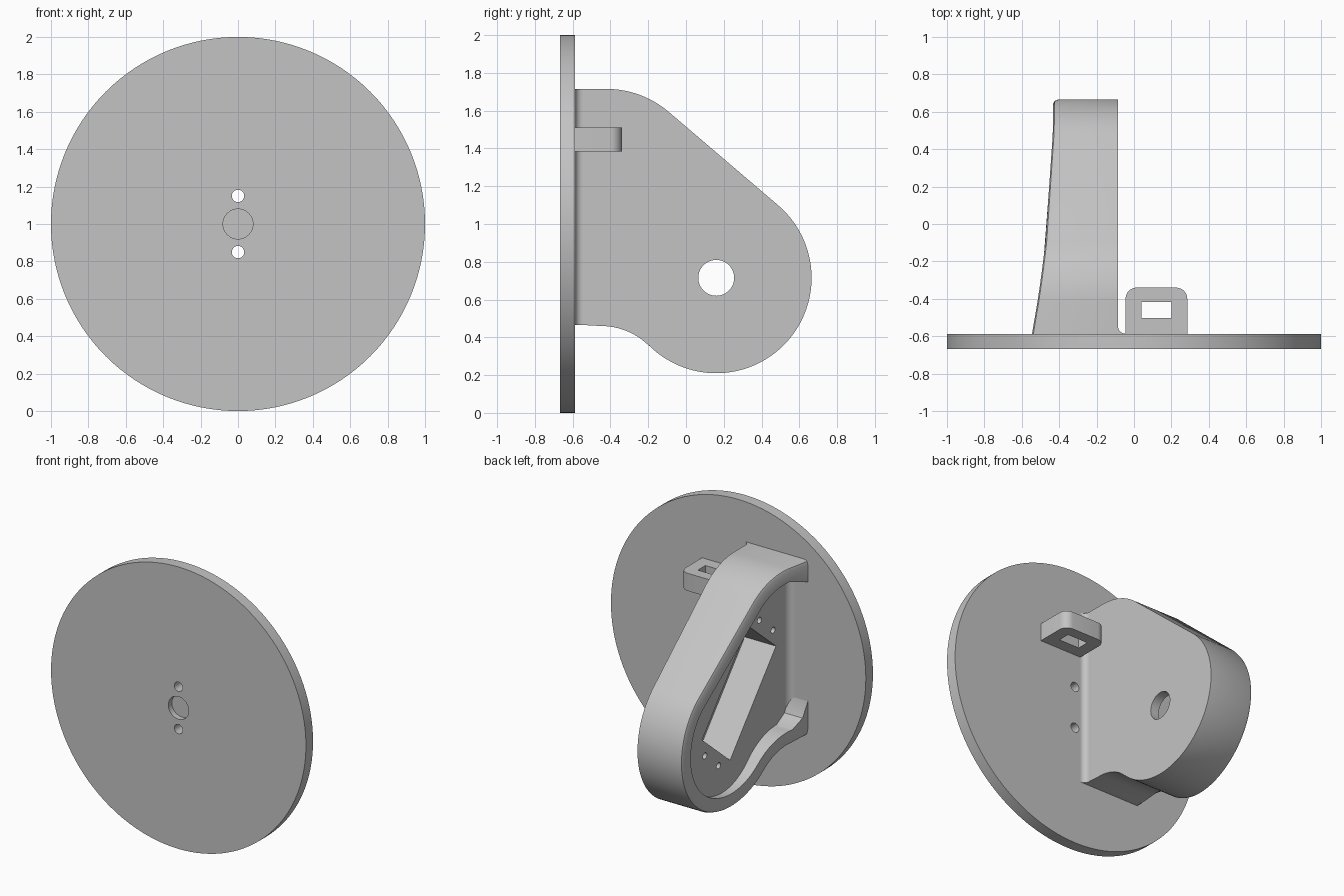
import bpy, bmesh
from math import sin, cos, radians, pi
from mathutils import Matrix, Vector

if "Cube" in bpy.data.objects:
    bpy.data.objects.remove(bpy.data.objects["Cube"])

grey = bpy.data.materials.new("plain grey")
grey.use_nodes = True
COLOR = (0.55, 0.55, 0.55, 1)
grey.diffuse_color = COLOR
grey.node_tree.nodes["Principled BSDF"].inputs["Base Color"].default_value = COLOR


def make(name, bm):
    bmesh.ops.recalc_face_normals(bm, faces=bm.faces[:])
    mesh = bpy.data.meshes.new(name)
    bm.to_mesh(mesh)
    bm.free()
    mesh.materials.append(grey)
    ob = bpy.data.objects.new(name, mesh)
    bpy.context.collection.objects.link(ob)
    return ob


def loft(name, rings):
    """Closed solid through rings of equal point count."""
    bm = bmesh.new()
    loops = [[bm.verts.new(p) for p in ring] for ring in rings]
    n = len(loops[0])
    for a, b in zip(loops, loops[1:]):
        for i in range(n):
            j = (i + 1) % n
            bm.faces.new((a[i], a[j], b[j], b[i]))
    bm.faces.new(loops[0])
    bm.faces.new(loops[-1])
    return make(name, bm)


def cylinder(name, center, radius, depth, axis, segments=32):
    bm = bmesh.new()
    turn = Vector((0, 0, 1)).rotation_difference(Vector(axis)).to_matrix().to_4x4()
    bmesh.ops.create_cone(bm, cap_ends=True, segments=segments, radius1=radius,
                          radius2=radius, depth=depth,
                          matrix=Matrix.Translation(center) @ turn)
    return make(name, bm)


def box(name, center, size, tilt=0):
    bm = bmesh.new()
    bmesh.ops.create_cube(bm, size=1, matrix=Matrix.Translation(center)
                          @ Matrix.Rotation(tilt, 4, 'X') @ Matrix.Diagonal((*size, 1)))
    return make(name, bm)


def activate(ob):
    bpy.ops.object.select_all(action='DESELECT')
    ob.select_set(True)
    bpy.context.view_layer.objects.active = ob


def cut(ob, cutters):
    activate(ob)
    for c in cutters:
        mod = ob.modifiers.new("cut", 'BOOLEAN')
        mod.operation, mod.solver, mod.object = 'DIFFERENCE', 'EXACT', c
        bpy.ops.object.modifier_apply(modifier=mod.name)
        bpy.data.objects.remove(c)


def arc(cy, cz, r, a0, a1, n):
    return [(cy + r * cos(radians(a0 + (a1 - a0) * i / n)),
             cz + r * sin(radians(a0 + (a1 - a0) * i / n))) for i in range(n + 1)]


# Round base plate with two through holes and a blind centre recess
BACK = -0.587
plate = cylinder("base_plate", (0, -0.627, 1), 1, 0.08, (0, 1, 0), 128)
cut(plate, [cylinder("hole", (0, -0.627, z), 0.033, 0.3, (0, 1, 0)) for z in (0.85, 1.15)]
    + [cylinder("recess", (0, -0.677, 1), 0.08, 0.1, (0, 1, 0), 48)])


# Housing: rounded side profile, hollowed from its outer side
def profile(wall, y_end, top, flare, bottom):
    return ([(y_end, top)]
            + arc(-0.42, 1.21, 0.505 - wall, 90, 49.5, 12)
            + arc(0.16, 0.715, 0.505 - wall, 49.5, -135, 48)
            + arc(-0.45, 0.10, 0.36 + wall, 45, 90, 12)
            + [(-0.54, flare), (y_end, bottom)])


def rim_x(y):
    return -0.432 - 0.113 * ((0.667 - y) / 1.254) ** 2


outer = profile(0, -0.6, 1.715, 0.465, 0.465)
inner = profile(0.1, -0.59, 1.56, 0.61, 0.72)
FACE, FLOOR = -0.085, -0.395


def rim(blend, drop):
    ring = [(a + (c - a) * blend, b + (d - b) * blend)
            for (a, b), (c, d) in zip(outer, inner)]
    return [(rim_x(y) + drop, y, z) for y, z in ring]


housing = loft("housing", [
    [(FACE, y, z) for y, z in outer],
    rim(0, 0.025), rim(0.07, 0.007), rim(0.22, 0), rim(1, 0),
    [(FLOOR, y, z) for y, z in inner]])

# Motor pocket, its screw holes and the shaft hole
tilt = radians(-50)
along = Vector((0, cos(tilt), sin(tilt)))
across = Vector((0, -sin(tilt), cos(tilt)))
middle = Vector((FLOOR, -0.03, 0.945))
cutters = [box("pocket", (-0.3, middle.y, middle.z), (0.3, 0.8, 0.41), tilt),
           cylinder("shaft", (-0.1, 0.16, 0.715), 0.095, 0.2, (1, 0, 0), 48)]
for s in (-1, 1):
    for t in (-1, 1):
        cutters.append(cylinder("screw", middle + along * 0.475 * s + across * 0.1 * t,
                                0.022, 0.4, (1, 0, 0), 20))
cut(housing, cutters)


# Concave fillets where the housing meets the plate
def fillet(name, x, side, r, z0, z1):
    curve = [(x + side * r * (1 - cos(a)), BACK + r * (1 - sin(a)))
             for a in [pi / 2 * i / 8 for i in range(9)]]
    section = curve + [(x + side * r, BACK - 0.005), (x - side * 0.005, BACK - 0.005),
                       (x - side * 0.005, BACK + r)]
    return loft(name, [[(px, py, z) for px, py in section] for z in (z0, z1)])


face_fillet = fillet("face_fillet", FACE, 1, 0.04, 0.465, 1.715)
floor_fillet = fillet("floor_fillet", FLOOR, -1, 0.05, 0.65, 1.6)

# Tab with rounded corners and a slot
outline = ([(0.285, -0.6)] + arc(0.225, -0.4, 0.06, 0, 90, 8)
           + arc(0.015, -0.4, 0.06, 90, 180, 8) + [(-0.045, -0.6)])
tab = loft("slotted_tab", [[(x, y, z) for x, y in outline] for z in (1.385, 1.51)])
cut(tab, [box("slot", (0.12, -0.46, 1.45), (0.16, 0.085, 0.4))])

for ob in (plate, housing, face_fillet, floor_fillet, tab):
    activate(ob)
    bpy.ops.object.shade_smooth_by_angle(angle=radians(30))
